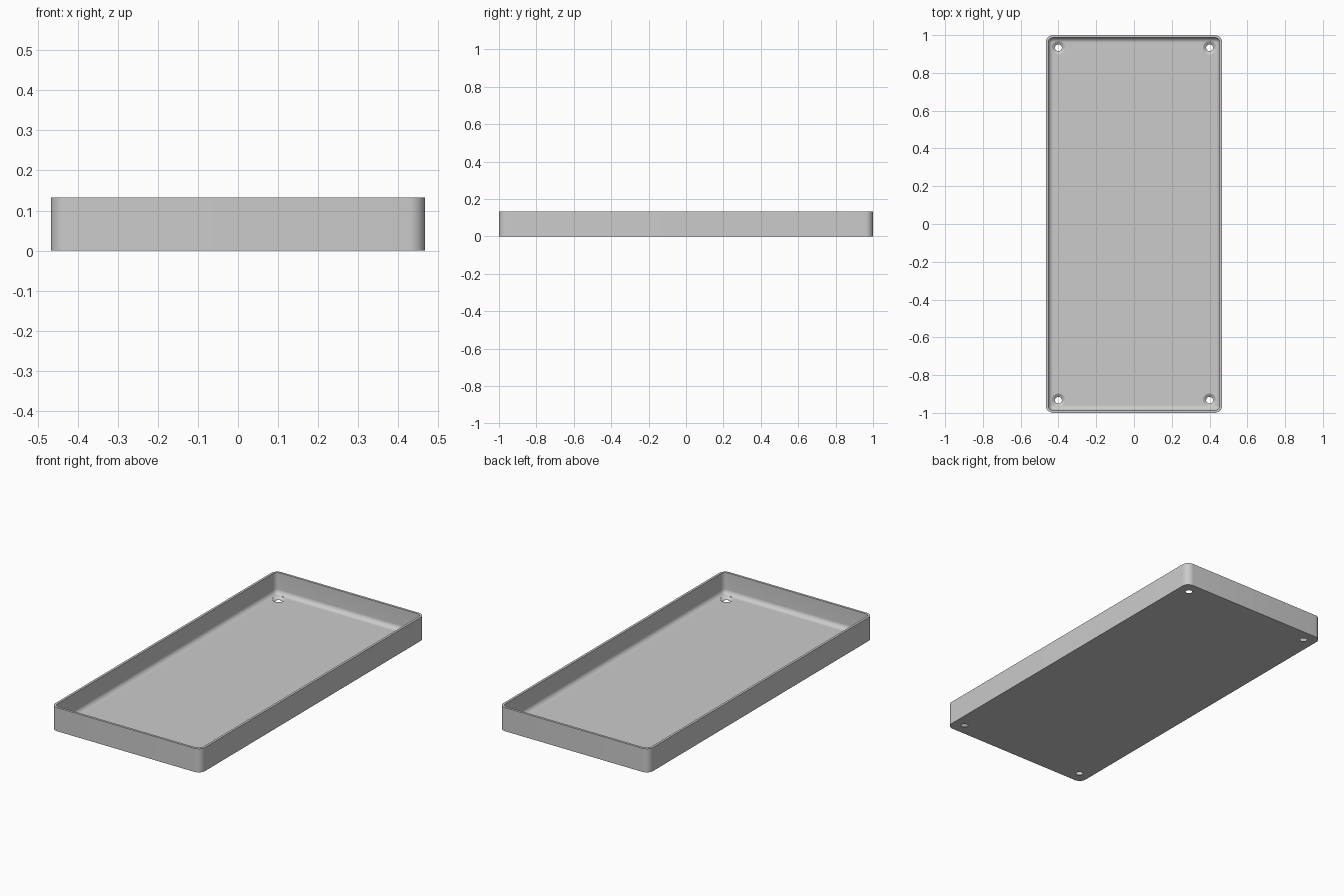
import bpy, bmesh, math
from mathutils import Vector

cube = bpy.data.objects.get("Cube")
if cube:
    bpy.data.objects.remove(cube, do_unlink=True)

HALF_X, HALF_Y, HEIGHT = 0.467, 1.0, 0.133
CORNER, WALL, FLOOR, FILLET = 0.04, 0.0133, 0.0133, 0.0265
STEPS = 10

grey = bpy.data.materials.new("plain grey")
grey.use_nodes = True
GREY = (0.6, 0.6, 0.6, 1)
grey.diffuse_color = GREY
grey.node_tree.nodes["Principled BSDF"].inputs["Base Color"].default_value = GREY


def make_object(name, bm):
    bmesh.ops.recalc_face_normals(bm, faces=bm.faces)
    mesh = bpy.data.meshes.new(name)
    bm.to_mesh(mesh)
    bm.free()
    mesh.materials.append(grey)
    obj = bpy.data.objects.new(name, mesh)
    bpy.context.collection.objects.link(obj)
    return obj


def loft(bm, rings):
    """Skin closed rings of points and cap both ends."""
    loops = [[bm.verts.new(p) for p in ring] for ring in rings]
    for a, b in zip(loops, loops[1:]):
        for i in range(len(a)):
            j = (i + 1) % len(a)
            bm.faces.new((a[i], a[j], b[j], b[i]))
    bm.faces.new(loops[0])
    bm.faces.new(loops[-1])


def rounded_rect(inset, z):
    radius = CORNER - inset
    points = []
    for quarter, (sx, sy) in enumerate([(1, 1), (-1, 1), (-1, -1), (1, -1)]):
        for k in range(STEPS + 1):
            a = (quarter + k / STEPS) * math.pi / 2
            points.append(Vector((sx * (HALF_X - CORNER) + radius * math.cos(a),
                                  sy * (HALF_Y - CORNER) + radius * math.sin(a), z)))
    return points


def circle(x, y, radius, z, n=32):
    return [Vector((x + radius * math.cos(math.tau * i / n),
                    y + radius * math.sin(math.tau * i / n), z)) for i in range(n)]


# Tray: outer wall, rim, inner wall, filleted floor
profile = [(0, 0), (0, HEIGHT), (WALL, HEIGHT)]
for k in range(STEPS + 1):
    a = k / STEPS * math.pi / 2
    profile.append((WALL + FILLET * (1 - math.cos(a)),
                    FLOOR + FILLET * (1 - math.sin(a))))
bm = bmesh.new()
loft(bm, [rounded_rect(d, z) for d, z in profile])
tray = make_object("tray", bm)

# Countersunk screw holes in the four corners
bm = bmesh.new()
for x in (-0.4, 0.4):
    for y in (-0.933, 0.933):
        loft(bm, [circle(x, y, r, z) for r, z in
                  [(0.018, -0.02), (0.018, 0.002), (0.035, FLOOR), (0.035, 0.06)]])
cutter = make_object("screw_hole_cutter", bm)
cutter.hide_render = True
cutter.hide_viewport = True

cut = tray.modifiers.new("screw holes", "BOOLEAN")
cut.operation = "DIFFERENCE"
cut.solver = "EXACT"
cut.object = cutter

# Apply the cut, then shade curved areas smooth
bpy.ops.object.select_all(action="DESELECT")
bpy.context.view_layer.objects.active = tray
tray.select_set(True)
bpy.ops.object.modifier_apply(modifier=cut.name)
bpy.data.objects.remove(cutter, do_unlink=True)
bpy.ops.object.shade_smooth_by_angle(angle=math.radians(30))
